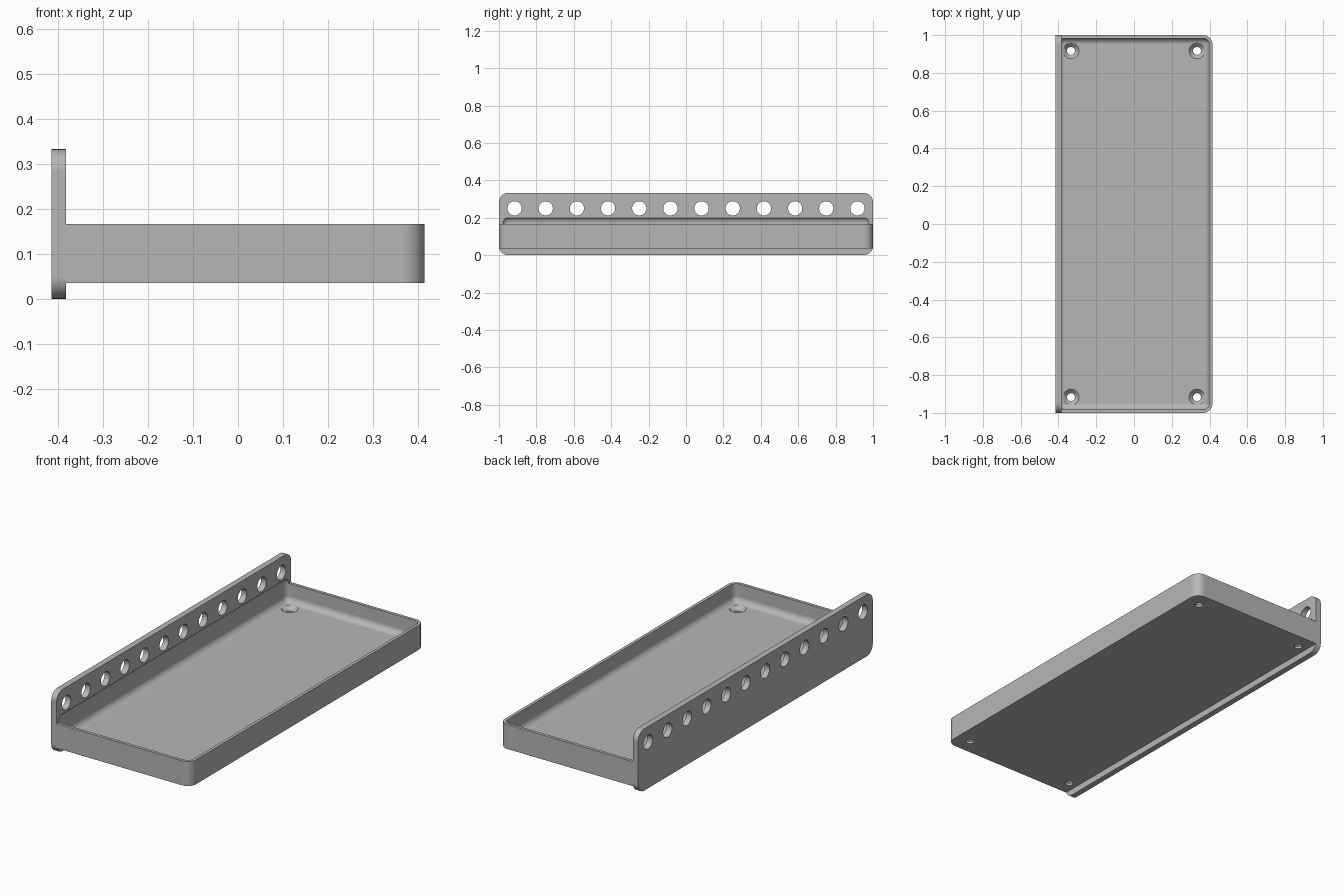
import bpy
import bmesh
from math import pi, radians
from mathutils import Matrix, Vector

cube = bpy.data.objects.get("Cube")
if cube:
    bpy.data.objects.remove(cube, do_unlink=True)

grey = bpy.data.materials.new("plain grey")
grey.use_nodes = True
colour = (0.47, 0.47, 0.47, 1)
grey.diffuse_color = colour
grey.node_tree.nodes["Principled BSDF"].inputs["Base Color"].default_value = colour

WALL, FLOOR, ROUND = 0.0167, 0.068, 0.033
PLATE_BACK, PLATE_FACE, EDGE = -0.415, -0.383, 0.415
PITCH = 1 / 6


def finish(bm, name):
    mesh = bpy.data.meshes.new(name)
    bmesh.ops.recalc_face_normals(bm, faces=bm.faces)
    bm.to_mesh(mesh)
    bm.free()
    obj = bpy.data.objects.new(name, mesh)
    bpy.context.collection.objects.link(obj)
    mesh.materials.append(grey)
    return obj


def rounded_box(name, low, high, radius, pick):
    """Box between two corners, with the edges chosen by pick(direction, middle) rounded."""
    low, high = Vector(low), Vector(high)
    bm = bmesh.new()
    bmesh.ops.create_cube(bm, size=1)
    for v in bm.verts:
        v.co = (low + high) / 2 + v.co * (high - low)
    edges = []
    for e in bm.edges:
        a, b = (v.co for v in e.verts)
        if pick((b - a).normalized(), (a + b) / 2):
            edges.append(e)
    bmesh.ops.bevel(bm, geom=edges, offset=radius, segments=10,
                    profile=0.5, affect='EDGES')
    return finish(bm, name)


def add_round(bm, place, r1, r2, depth, turn=Matrix()):
    bmesh.ops.create_cone(bm, cap_ends=True, segments=40, radius1=r1, radius2=r2,
                          depth=depth, matrix=Matrix.Translation(place) @ turn)


def cut(obj, cutter):
    cutter.hide_render = True
    mod = obj.modifiers.new("cut", 'BOOLEAN')
    mod.operation, mod.solver, mod.object = 'DIFFERENCE', 'EXACT', cutter
    bpy.context.view_layer.objects.active = obj
    bpy.ops.object.modifier_apply(modifier=mod.name)


# Tray body and upright rail
tray = rounded_box("tray", (PLATE_FACE, -1, 0.035), (EDGE, 1, 0.167), 0.05,
                   lambda d, m: abs(d.z) > 0.9 and m.x > 0)
rail = rounded_box("mounting_rail", (PLATE_BACK, -1, 0), (PLATE_FACE, 1, 0.333), 0.05,
                   lambda d, m: abs(d.x) > 0.9)

# Round-edged hollow, which also bites slightly into the rail
inner = EDGE - WALL
hollow = rounded_box("hollow_cutter", (-inner, WALL - 1, FLOOR), (inner, 1 - WALL, 0.205),
                     ROUND, lambda d, m: True)

# Row of holes along the rail
bm = bmesh.new()
for i in range(12):
    add_round(bm, (-0.4, (i - 5.5) * PITCH, 0.25), 0.038, 0.038, 0.2,
              Matrix.Rotation(pi / 2, 4, 'Y'))
rail_holes = finish(bm, "rail_hole_cutter")

# Countersunk screw holes in the tray corners
shafts, sinks = bmesh.new(), bmesh.new()
for x in (-2 * PITCH, 2 * PITCH):
    for y in (-5.5 * PITCH, 5.5 * PITCH):
        add_round(shafts, (x, y, 0.05), 0.021, 0.021, 0.2)
        add_round(sinks, (x, y, FLOOR), 0.021, 0.063, 0.042)
screw_shafts = finish(shafts, "screw_shaft_cutter")
countersinks = finish(sinks, "countersink_cutter")

for obj, cutters in ((tray, (hollow, countersinks, screw_shafts)),
                     (rail, (hollow, rail_holes))):
    for cutter in cutters:
        cut(obj, cutter)

for cutter in (hollow, rail_holes, screw_shafts, countersinks):
    bpy.data.objects.remove(cutter, do_unlink=True)

# Smooth rounds, crisp rims, flat broad faces
for obj in (tray, rail):
    bpy.ops.object.select_all(action='DESELECT')
    obj.select_set(True)
    bpy.context.view_layer.objects.active = obj
    bpy.ops.object.shade_smooth_by_angle(angle=radians(25))
    mod = obj.modifiers.new("even_shading", 'WEIGHTED_NORMAL')
    mod.keep_sharp = True
